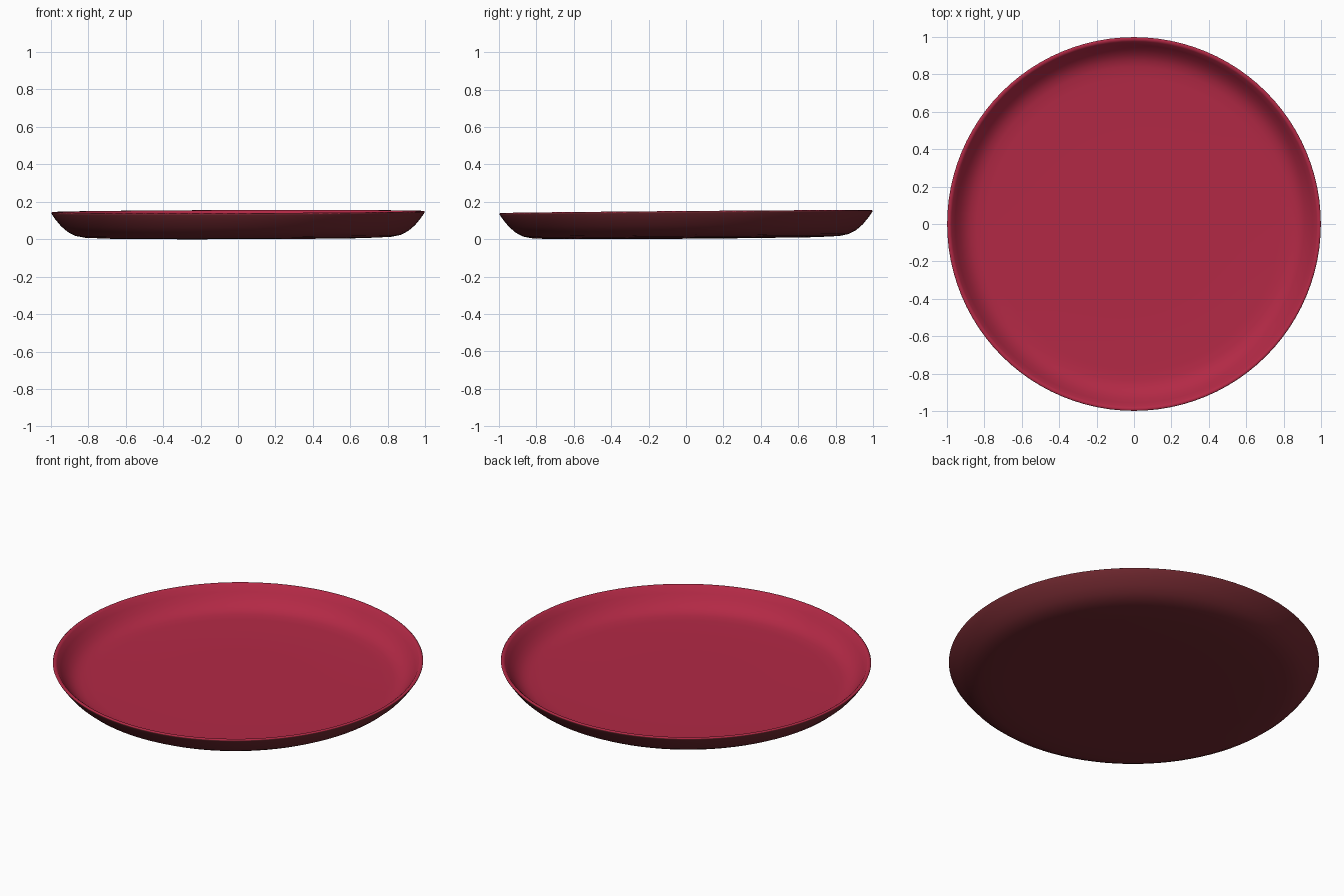
import bpy, bmesh, math

if "Cube" in bpy.data.objects:
    bpy.data.objects.remove(bpy.data.objects["Cube"])

SEGMENTS = 96
TILT_X, TILT_Y = 0.003, 0.008   # the plate leans very slightly

# (radius, height) from underside centre, round the lip, to the inner floor centre
outside = [(0, 0.009), (0.4, 0.009), (0.7, 0.011), (0.82, 0.016), (0.87, 0.026),
           (0.91, 0.047), (0.945, 0.077), (0.975, 0.113), (0.995, 0.142), (0.998, 0.149)]
inside = [(0.993, 0.153), (0.983, 0.152), (0.975, 0.146), (0.955, 0.115), (0.93, 0.084),
          (0.905, 0.06), (0.875, 0.043), (0.84, 0.034), (0.78, 0.031), (0.4, 0.03), (0, 0.03)]
profile = outside + inside


def material(name, color):
    mat = bpy.data.materials.new(name)
    mat.diffuse_color = (*color, 1)
    mat.use_nodes = True
    mat.node_tree.nodes["Principled BSDF"].inputs["Base Color"].default_value = mat.diffuse_color
    return mat


# Lathe the profile into a closed dish
bm = bmesh.new()
rings = []
for r, z in profile:
    count = SEGMENTS if r > 0 else 1
    ring = []
    for i in range(count):
        a = 2 * math.pi * i / SEGMENTS
        x, y = r * math.cos(a), r * math.sin(a)
        ring.append(bm.verts.new((x, y, z + TILT_X * x + TILT_Y * y)))
    rings.append(ring)

for k, (low, high) in enumerate(zip(rings, rings[1:])):
    for i in range(SEGMENTS):
        j = (i + 1) % SEGMENTS
        if len(low) == 1:
            verts = (low[0], high[j], high[i])
        elif len(high) == 1:
            verts = (low[i], low[j], high[0])
        else:
            verts = (low[i], low[j], high[j], high[i])
        face = bm.faces.new(verts)
        face.smooth = True
        face.material_index = 0 if k >= len(outside) - 1 else 1
bmesh.ops.recalc_face_normals(bm, faces=bm.faces)

# Rest the lowest point on the ground
drop = min(v.co.z for v in bm.verts)
bmesh.ops.translate(bm, verts=bm.verts, vec=(0, 0, -drop))

mesh = bpy.data.meshes.new("plate")
bm.to_mesh(mesh)
bm.free()
mesh.materials.append(material("red_glaze", (0.45, 0.022, 0.06)))
mesh.materials.append(material("dark_red_outside", (0.17, 0.022, 0.03)))
plate = bpy.data.objects.new("plate", mesh)
bpy.context.collection.objects.link(plate)
